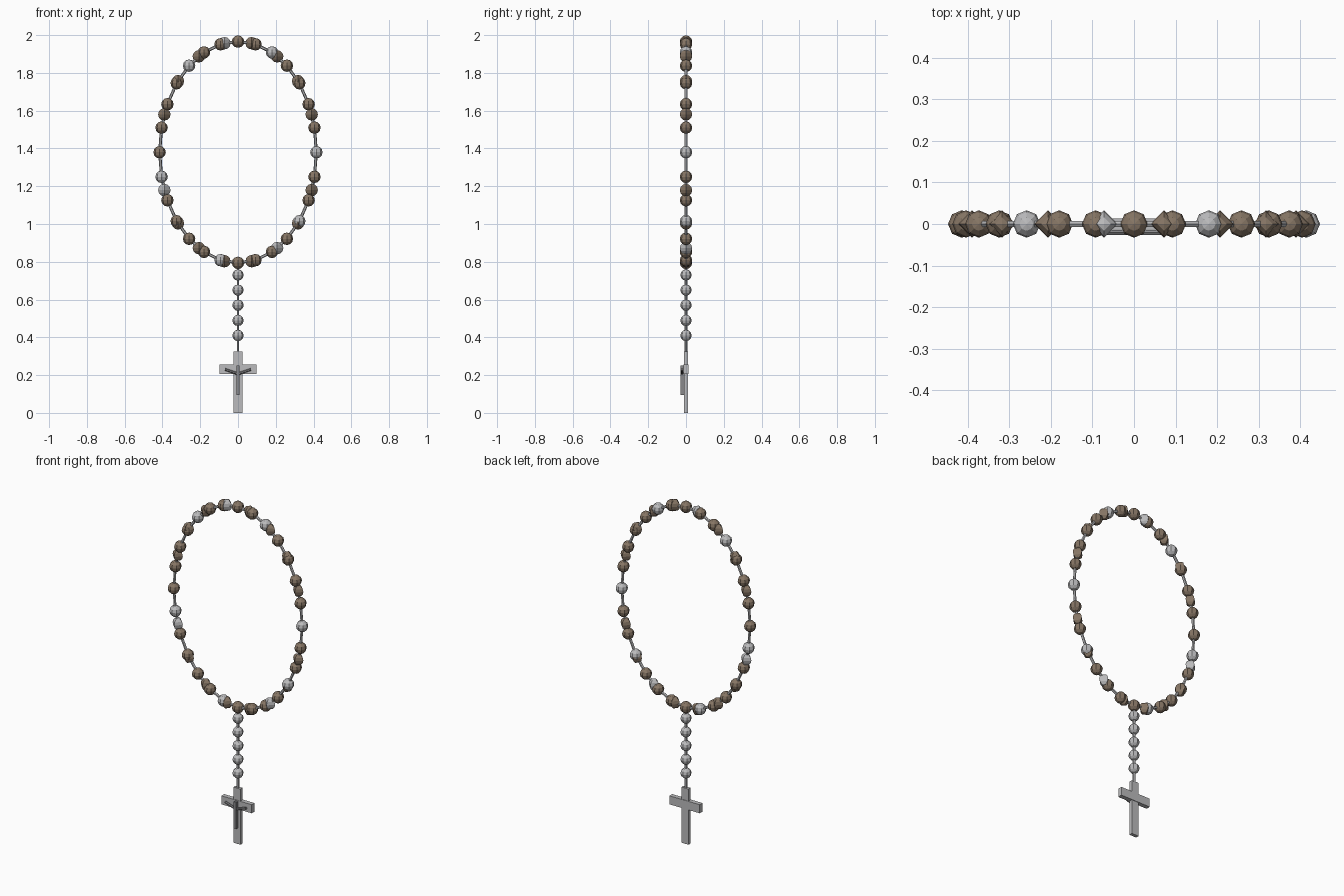
import bpy, bmesh, math
from mathutils import Vector, Matrix

if "Cube" in bpy.data.objects:
    bpy.data.objects.remove(bpy.data.objects["Cube"])

def material(name, c):
    m = bpy.data.materials.new(name)
    m.diffuse_color = (*c, 1)
    m.use_nodes = True
    m.node_tree.nodes["Principled BSDF"].inputs["Base Color"].default_value = m.diffuse_color
    return m

BROWN = material("brown_wood", (0.24, 0.18, 0.13))
SILVER = material("silver", (0.5, 0.5, 0.51))
DARK = material("dark_metal", (0.25, 0.25, 0.26))

def finish(name, bm, mat):
    me = bpy.data.meshes.new(name)
    bm.to_mesh(me)
    bm.free()
    me.materials.append(mat)
    ob = bpy.data.objects.new(name, me)
    bpy.context.collection.objects.link(ob)
    return ob

def bead(name, p, r, seg, rings, mat):
    bm = bmesh.new()
    bmesh.ops.create_uvsphere(bm, u_segments=seg, v_segments=rings, radius=r,
                              matrix=Matrix.Translation(p))
    finish(name, bm, mat)

def rod(bm, a, b, r, seg=6):
    a, b = Vector(a), Vector(b)
    d = b - a
    mat = Matrix.Translation((a + b) / 2) @ d.to_track_quat('Z', 'Y').to_matrix().to_4x4()
    bmesh.ops.create_cone(bm, cap_ends=True, segments=seg, radius1=r, radius2=r,
                          depth=d.length, matrix=mat)

def box(name, x, y, z, mat):
    bm = bmesh.new()
    lo, hi = zip(x, y, z)
    size = [h - l for l, h in zip(lo, hi)]
    mid = [(h + l) / 2 for l, h in zip(lo, hi)]
    bmesh.ops.create_cube(bm, size=1, matrix=Matrix.Translation(mid) @ Matrix.Diagonal((*size, 1)))
    finish(name, bm, mat)

def loop_point(t):
    return Vector((0.415 * math.cos(t), 0, 1.38 + 0.586 * math.sin(t)))

# Two interleaved sets of loop beads, every fifth one silver
for label, count, seg, rings in (("round", 28, 8, 6), ("faceted", 18, 4, 6)):
    for i in range(count):
        p = loop_point(2 * math.pi * i / count)
        bead(f"{label}_bead_{i}", p, 0.033, seg, rings, SILVER if i % 5 == 0 else BROWN)

# Wire through the loop
bm = bmesh.new()
N = 28
for i in range(N):
    rod(bm, loop_point(2 * math.pi * i / N), loop_point(2 * math.pi * (i + 1) / N), 0.008)
finish("loop_wire", bm, SILVER)

# Hanging chain and its beads
bm = bmesh.new()
rod(bm, (0, 0, 0.32), (0, 0, 0.79), 0.007)
finish("drop_wire", bm, SILVER)
for i in range(5):
    bead(f"drop_bead_{i}", Vector((0, 0, 0.41 + 0.08 * i)), 0.03, 8, 6, SILVER)

# Cross
box("cross_upright", (-0.023, 0.023), (-0.01, 0.01), (0, 0.325), SILVER)
box("cross_bar", (-0.098, 0.098), (-0.013, 0.013), (0.205, 0.255), SILVER)

# Figure on the cross: body and raised arms
box("figure_body", (-0.008, 0.008), (-0.028, -0.01), (0.095, 0.25), DARK)
bm = bmesh.new()
for s in (-1, 1):
    rod(bm, (0, -0.021, 0.207), (s * 0.068, -0.021, 0.23), 0.007)
finish("figure_arms", bm, DARK)
